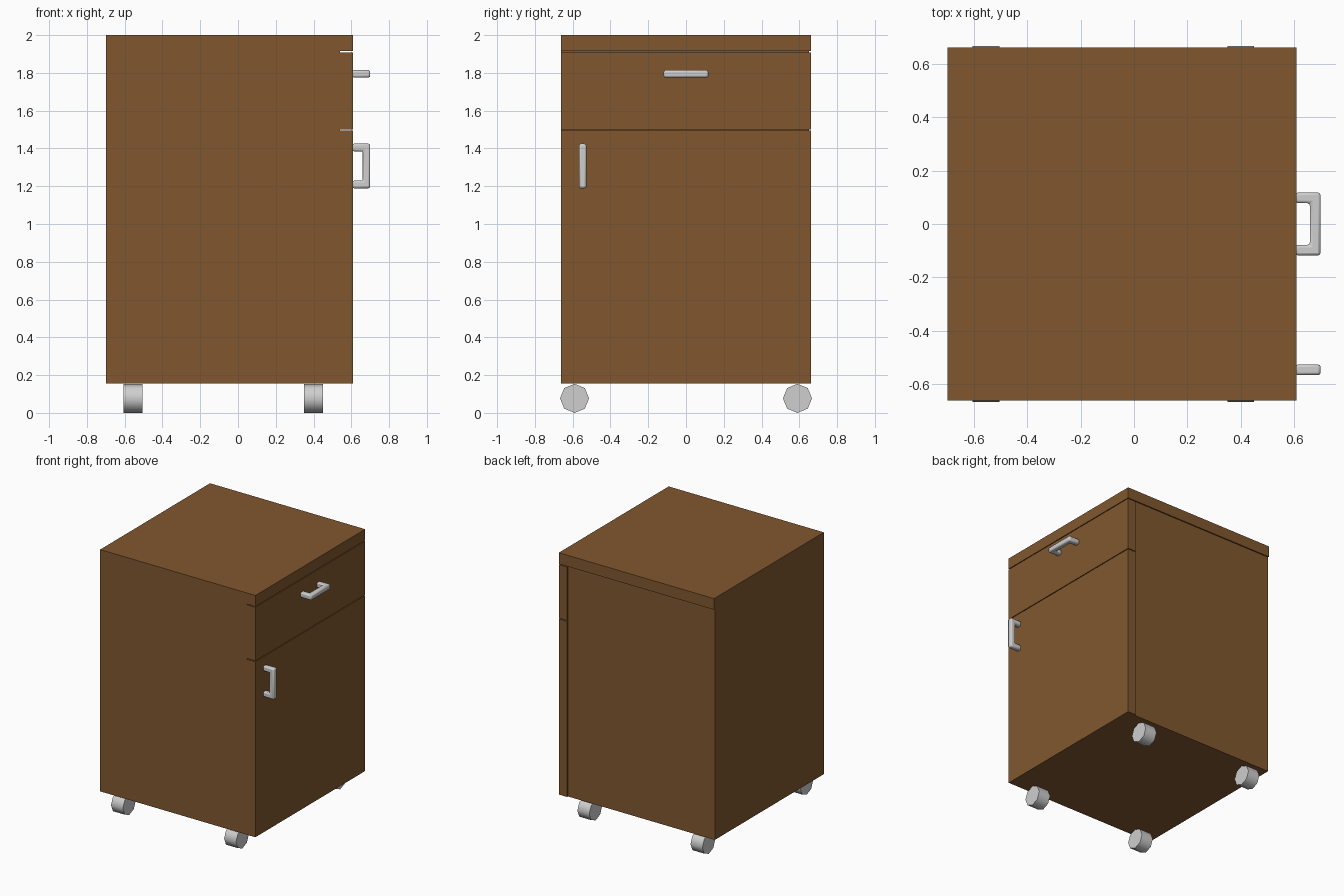
import bpy, bmesh, math
from mathutils import Matrix

if "Cube" in bpy.data.objects:
    bpy.data.objects.remove(bpy.data.objects["Cube"])


def material(name, rgb):
    m = bpy.data.materials.new(name)
    m.diffuse_color = (*rgb, 1)
    m.use_nodes = True
    m.node_tree.nodes["Principled BSDF"].inputs["Base Color"].default_value = m.diffuse_color
    return m


WOOD = material("brown wood", (0.22, 0.097, 0.028))
METAL = material("light grey metal", (0.62, 0.62, 0.62))


def finish(name, bm, mat):
    bmesh.ops.recalc_face_normals(bm, faces=bm.faces)
    me = bpy.data.meshes.new(name)
    bm.to_mesh(me)
    bm.free()
    me.materials.append(mat)
    ob = bpy.data.objects.new(name, me)
    bpy.context.collection.objects.link(ob)
    return ob


def smooth(ob, degrees):
    bpy.ops.object.select_all(action='DESELECT')
    ob.select_set(True)
    bpy.context.view_layer.objects.active = ob
    bpy.ops.object.shade_smooth_by_angle(angle=math.radians(degrees))


def box(name, x, y, z):
    bm = bmesh.new()
    bmesh.ops.create_cube(bm, size=1)
    for v in bm.verts:
        v.co = [sum(r) / 2 + c * (r[1] - r[0]) for r, c in zip((x, y, z), v.co)]
    return finish(name, bm, WOOD)


def handle(name, y, z, vertical):
    # U-shaped bar: profile of (x, along), extruded to the bar thickness
    h, t, w, x0, x1 = 0.118, 0.04, 0.02, 0.605, 0.70
    prof = [(x0, -h), (x1, -h), (x1, h), (x0, h), (x0, h - t),
            (x1 - t, h - t), (x1 - t, t - h), (x0, t - h)]
    bm = bmesh.new()
    f = bm.faces.new([bm.verts.new((px, a, -w)) for px, a in prof])
    new = bmesh.ops.extrude_face_region(bm, geom=[f])["geom"]
    bmesh.ops.translate(bm, vec=(0, 0, 2 * w),
                        verts=[g for g in new if isinstance(g, bmesh.types.BMVert)])
    if vertical:
        bm.transform(Matrix.Rotation(math.pi / 2, 4, 'X'))
    bm.transform(Matrix.Translation((0, y, z)))
    ob = finish(name, bm, METAL)
    bev = ob.modifiers.new("rounded edges", 'BEVEL')
    bev.width, bev.segments = 0.01, 2
    smooth(ob, 40)


# Cabinet: carcass slightly recessed at the +y side, overhanging top
box("carcass", (-0.70, 0.54), (-0.662, 0.652), (0.155, 1.915))
box("top_board", (-0.70, 0.61), (-0.662, 0.662), (1.915, 2.0))
box("drawer_front", (0.54, 0.61), (-0.662, 0.662), (1.50, 1.909))
box("door", (0.54, 0.61), (-0.662, 0.662), (0.155, 1.494))

# Handles
handle("drawer_handle", 0.0, 1.795, False)
handle("door_handle", -0.547, 1.307, True)

# Eight-sided casters
for xn, x in (("back", -0.555), ("front", 0.40)):
    for yn, y in (("left", -0.59), ("right", 0.59)):
        bm = bmesh.new()
        bmesh.ops.create_cone(bm, cap_ends=True, segments=8, radius1=0.077,
                              radius2=0.077, depth=0.10)
        bm.transform(Matrix.Translation((x, y, 0.077)) @ Matrix.Rotation(math.pi / 2, 4, 'Y'))
        smooth(finish(f"{xn}_{yn}_wheel", bm, METAL), 60)
